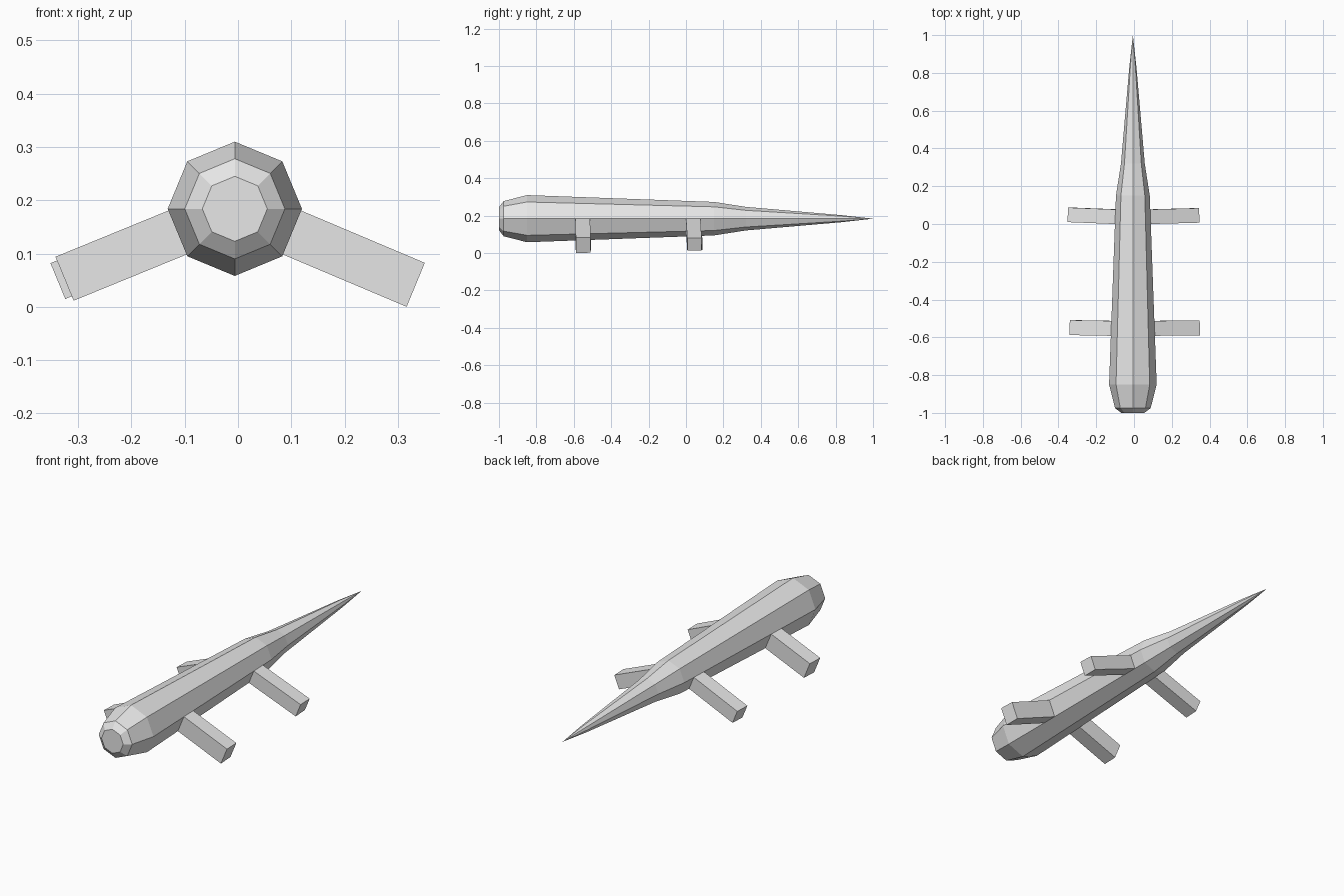
import bpy
import bmesh
import math
from mathutils import Vector

default_cube = bpy.data.objects.get("Cube")
if default_cube:
    bpy.data.objects.remove(default_cube, do_unlink=True)

grey = bpy.data.materials.new("plain grey")
grey.use_nodes = True
grey.diffuse_color = (0.8, 0.8, 0.8, 1)
grey.node_tree.nodes["Principled BSDF"].inputs["Base Color"].default_value = (0.8, 0.8, 0.8, 1)

AXIS_X, AXIS_Z = -0.006, 0.184
# Body profile from blunt nose to pointed tail: (y, radius)
PROFILE = [(-1.0, 0.061), (-0.975, 0.094), (-0.85, 0.126),
           (0.15, 0.0895), (0.32, 0.063), (0.83, 0.019)]
TAIL_Y = 1.0


def ring_point(y, radius, corner):
    a = corner * math.pi / 4
    return Vector((AXIS_X + radius * math.cos(a), y, AXIS_Z + radius * math.sin(a)))


def trunk_radius(y):
    (y0, r0), (y1, r1) = PROFILE[2:4]
    return r0 + (r1 - r0) * (y - y0) / (y1 - y0)


def finish(bm, name):
    bmesh.ops.recalc_face_normals(bm, faces=bm.faces[:])
    mesh = bpy.data.meshes.new(name)
    bm.to_mesh(mesh)
    bm.free()
    mesh.materials.append(grey)
    bpy.context.collection.objects.link(bpy.data.objects.new(name, mesh))


def bridge(bm, a, b):
    n = len(a)
    for i in range(n):
        bm.faces.new((a[i], a[(i + 1) % n], b[(i + 1) % n], b[i]))


# Eight-sided body
bm = bmesh.new()
rings = [[bm.verts.new(ring_point(y, r, c)) for c in range(8)] for y, r in PROFILE]
for a, b in zip(rings, rings[1:]):
    bridge(bm, a, b)
bm.faces.new(rings[0])
tip = bm.verts.new((AXIS_X, TAIL_Y, AXIS_Z))
for i in range(8):
    bm.faces.new((rings[-1][i], rings[-1][(i + 1) % 8], tip))
finish(bm, "body")


# Legs pushed straight out of the lower side faces of the body
def leg(name, y0, y1, corners, push):
    bm = bmesh.new()
    upper, lower = corners
    roots = [ring_point(y, trunk_radius(y), c)
             for y, c in ((y0, upper), (y1, upper), (y1, lower), (y0, lower))]
    inner = [bm.verts.new(p) for p in roots]
    outer = [bm.verts.new(p + Vector(push)) for p in roots]
    bridge(bm, inner, outer)
    bm.faces.new(inner)
    bm.faces.new(outer)
    finish(bm, name)


LEFT, RIGHT = (0, 7), (4, 5)
leg("front_left_leg", -0.592, -0.513, LEFT, (0.24, 0.003, -0.1014))
leg("front_right_leg", -0.592, -0.513, RIGHT, (-0.22, 0.004, -0.09))
leg("back_left_leg", 0.0, 0.077, LEFT, (0.258, 0.007, -0.104))
leg("back_right_leg", 0.0, 0.077, RIGHT, (-0.251, 0.01, -0.102))
